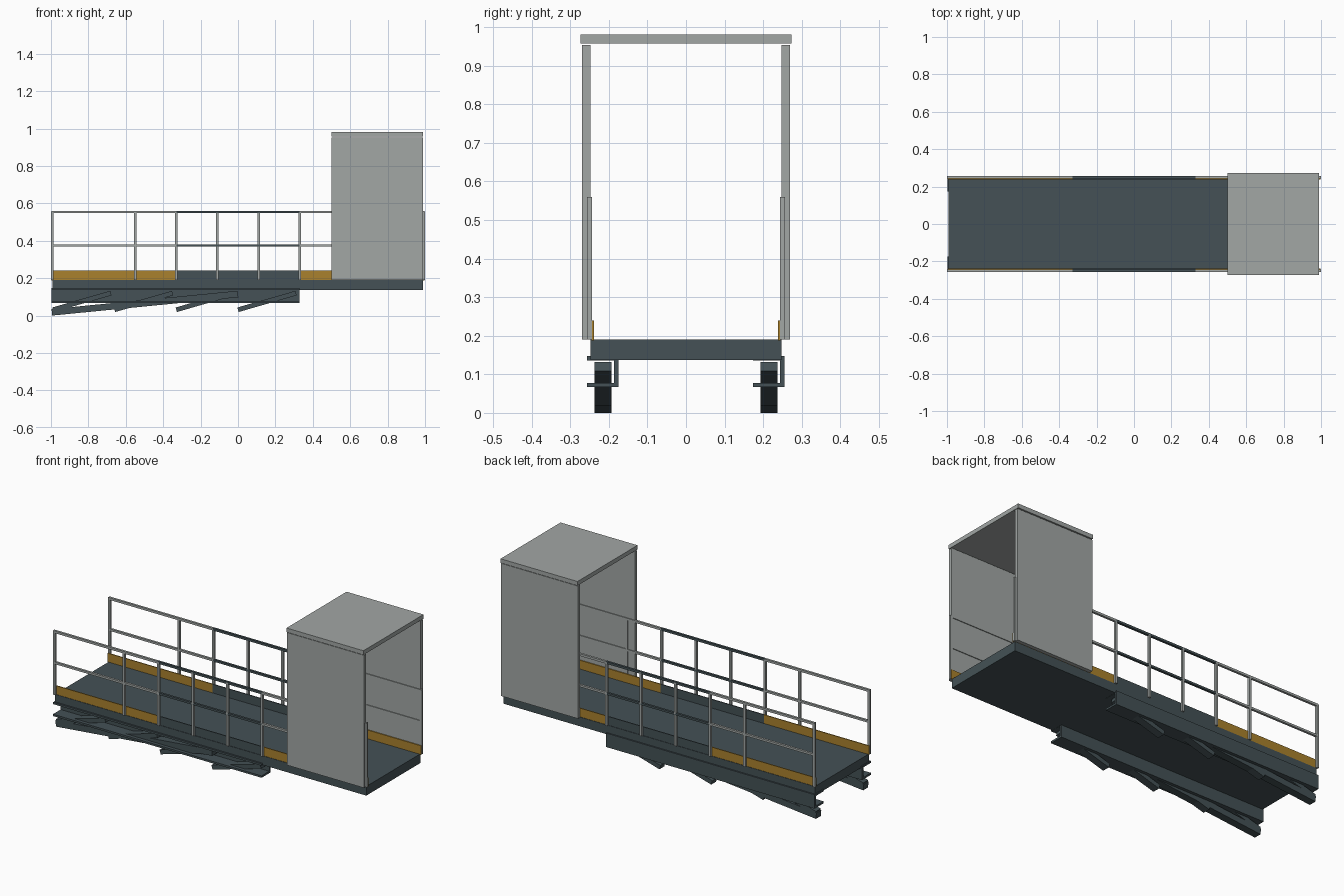
import bpy, math

if "Cube" in bpy.data.objects:
    bpy.data.objects.remove(bpy.data.objects["Cube"])


def material(name, rgb):
    m = bpy.data.materials.new(name)
    m.diffuse_color = (*rgb, 1)
    m.use_nodes = True
    m.node_tree.nodes["Principled BSDF"].inputs["Base Color"].default_value = m.diffuse_color
    return m


STEEL = material("dark steel", (0.058, 0.083, 0.092))
GREY = material("light grey", (0.36, 0.385, 0.375))
GOLD = material("safety yellow", (0.40, 0.22, 0.026))


def box(name, x, y, z, mat):
    """Box from (min, max) ranges."""
    v = [(a, b, c) for a in x for b in y for c in z]
    f = [(0, 1, 3, 2), (4, 6, 7, 5), (0, 4, 5, 1),
         (2, 3, 7, 6), (0, 2, 6, 4), (1, 5, 7, 3)]
    me = bpy.data.meshes.new(name)
    me.from_pydata(v, [], f)
    me.materials.append(mat)
    ob = bpy.data.objects.new(name, me)
    bpy.context.collection.objects.link(ob)
    return ob


def arm(name, start, end, y, half_width, thick):
    """Slanted bar in the xz plane between two centre points."""
    dx, dz = end[0] - start[0], end[1] - start[1]
    length = math.hypot(dx, dz)
    ob = box(name, (0, length), (-half_width, half_width),
             (-thick / 2, thick / 2), STEEL)
    ob.location = (start[0], y, start[1])
    ob.rotation_euler = (0, -math.atan2(dz, dx), 0)


def around(c, w):
    return (c - w / 2, c + w / 2)


# Platform
box("deck", (-0.993, 0.99), (-0.247, 0.247), (0.137, 0.19), STEEL)

# Booth, open at both ends
box("booth_roof", (0.5, 0.99), (-0.273, 0.273), (0.957, 0.981), GREY)
for s in (-1, 1):
    box("booth_wall", (0.5, 0.99), sorted((s * 0.248, s * 0.269)),
        (0.19, 0.953), GREY)

# Guard rails and toe boards in three bays: grey ends, steel middle
bays = [(-0.998, -0.33, GREY, GOLD), (-0.33, 0.33, STEEL, STEEL),
        (0.33, 0.998, GREY, GREY)]
for s in (-1, 1):
    y = around(s * 0.250, 0.013)
    for x0, x1, rail_mat, toe_mat in bays:
        toe_mat = STEEL if toe_mat is STEEL else GOLD
        box("top_rail", (x0, x1), y, (0.547, 0.56), rail_mat)
        box("middle_rail", (x0, x1), y, (0.369, 0.381), rail_mat)
        box("toe_board", (x0, x1), sorted((s * 0.239, s * 0.2445)),
            (0.188, 0.24), toe_mat)
    for x in (-0.993, -0.55, -0.33, -0.11, 0.11, 0.33, 0.55, 0.993):
        box("rail_post", around(x, 0.014), y, (0.19, 0.556), GREY)

# Undercarriage channels, both opening towards the front
for y0 in (-0.257, 0.173):
    y1 = y0 + 0.082
    box("channel_web", (-0.998, 0.33), (y1 - 0.012, y1), (0.067, 0.147), STEEL)
    box("channel_lower_flange", (-0.998, 0.33), (y0, y1), (0.067, 0.078), STEEL)
    box("channel_upper_flange", (-0.998, 0.33), (y0, y1), (0.136, 0.147), STEEL)

# Folded lifting arms
for y in (-0.215, 0.215):
    arm("long_arm", (-0.995, 0.0175), (0.0, 0.115), y, 0.022, 0.035)
    for x in (-0.99, -0.66, -0.33, 0.0):
        arm("short_arm", (x, 0.031), (x + 0.31, 0.12), y, 0.022, 0.025)
